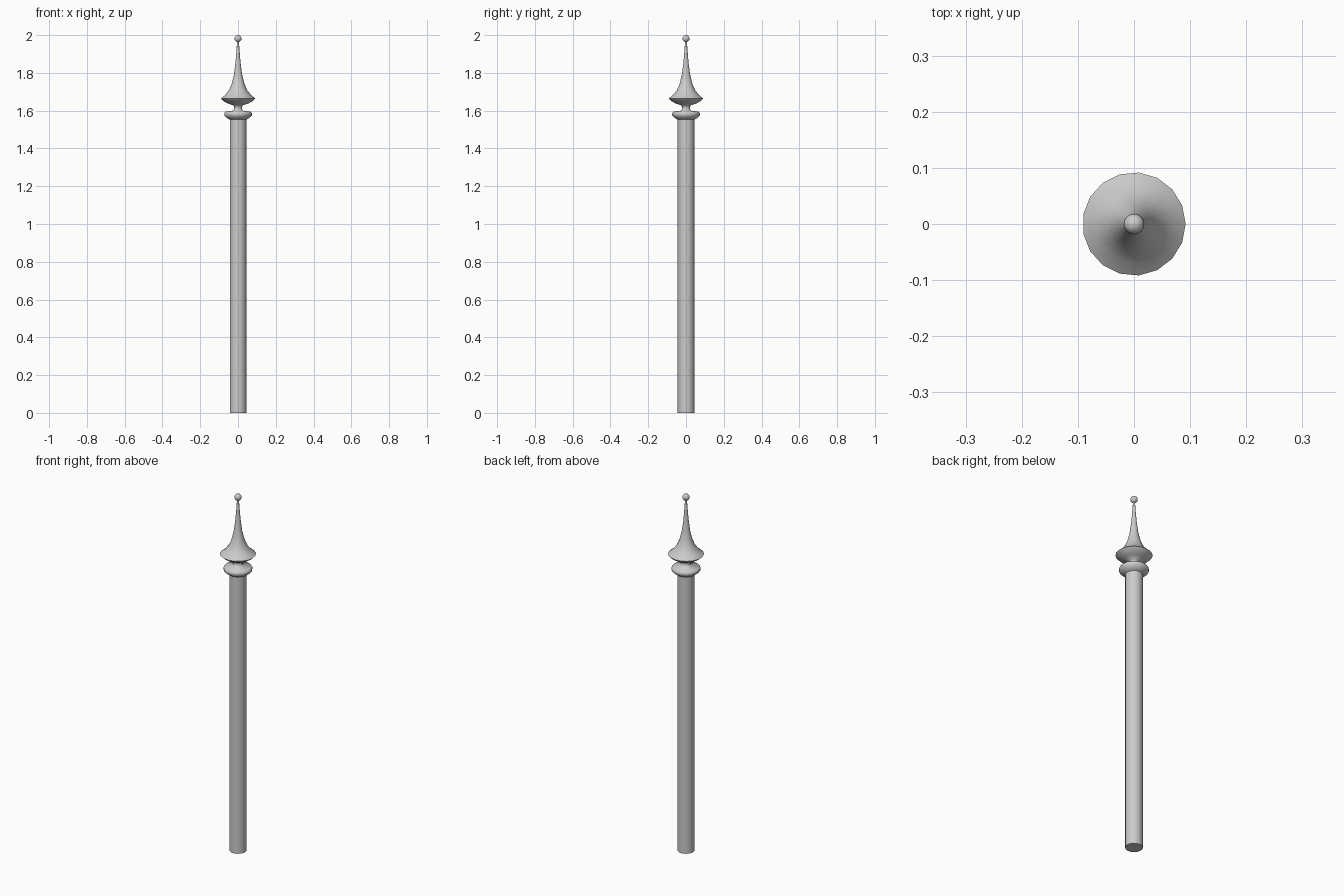
import bpy, bmesh, math

if "Cube" in bpy.data.objects:
    bpy.data.objects.remove(bpy.data.objects["Cube"])

SIDES = 17


def turned(name, profile, sides=SIDES, angle=60):
    """Lathe a closed solid from (radius, height) points, bottom to top."""
    bm = bmesh.new()
    rings = []
    for r, z in profile:
        rings.append([bm.verts.new((r * math.cos(2 * math.pi * i / sides),
                                    r * math.sin(2 * math.pi * i / sides), z))
                      for i in range(sides)])
    for low, high in zip(rings, rings[1:]):
        for i in range(sides):
            j = (i + 1) % sides
            bm.faces.new((low[i], low[j], high[j], high[i]))
    bm.faces.new(rings[0][::-1])
    bm.faces.new(rings[-1])
    mesh = bpy.data.meshes.new(name)
    bm.to_mesh(mesh)
    bm.free()
    ob = bpy.data.objects.new(name, mesh)
    bpy.context.collection.objects.link(ob)
    bpy.ops.object.select_all(action='DESELECT')
    ob.select_set(True)
    bpy.context.view_layer.objects.active = ob
    bpy.ops.object.shade_smooth_by_angle(angle=math.radians(angle))
    return ob


# Post, collar, neck and flared spire turned as one continuous piece
turned("post_with_spire", [
    (0.044, 0.0), (0.044, 1.552),                                  # shaft
    (0.055, 1.558), (0.073, 1.573), (0.074, 1.586), (0.068, 1.594),  # collar
    (0.026, 1.600), (0.020, 1.612), (0.024, 1.628),                # neck
    (0.055, 1.638), (0.080, 1.652), (0.092, 1.664),                # flare
    (0.070, 1.682), (0.049, 1.708), (0.034, 1.742),
    (0.022, 1.790), (0.014, 1.850), (0.008, 1.920), (0.005, 1.970),  # spire
])

# Ball at the tip
bpy.ops.mesh.primitive_uv_sphere_add(segments=16, ring_count=10,
                                     radius=0.0185, location=(0, 0, 1.9815))
ball = bpy.context.object
ball.name = "tip_ball"
bpy.ops.object.shade_smooth()
